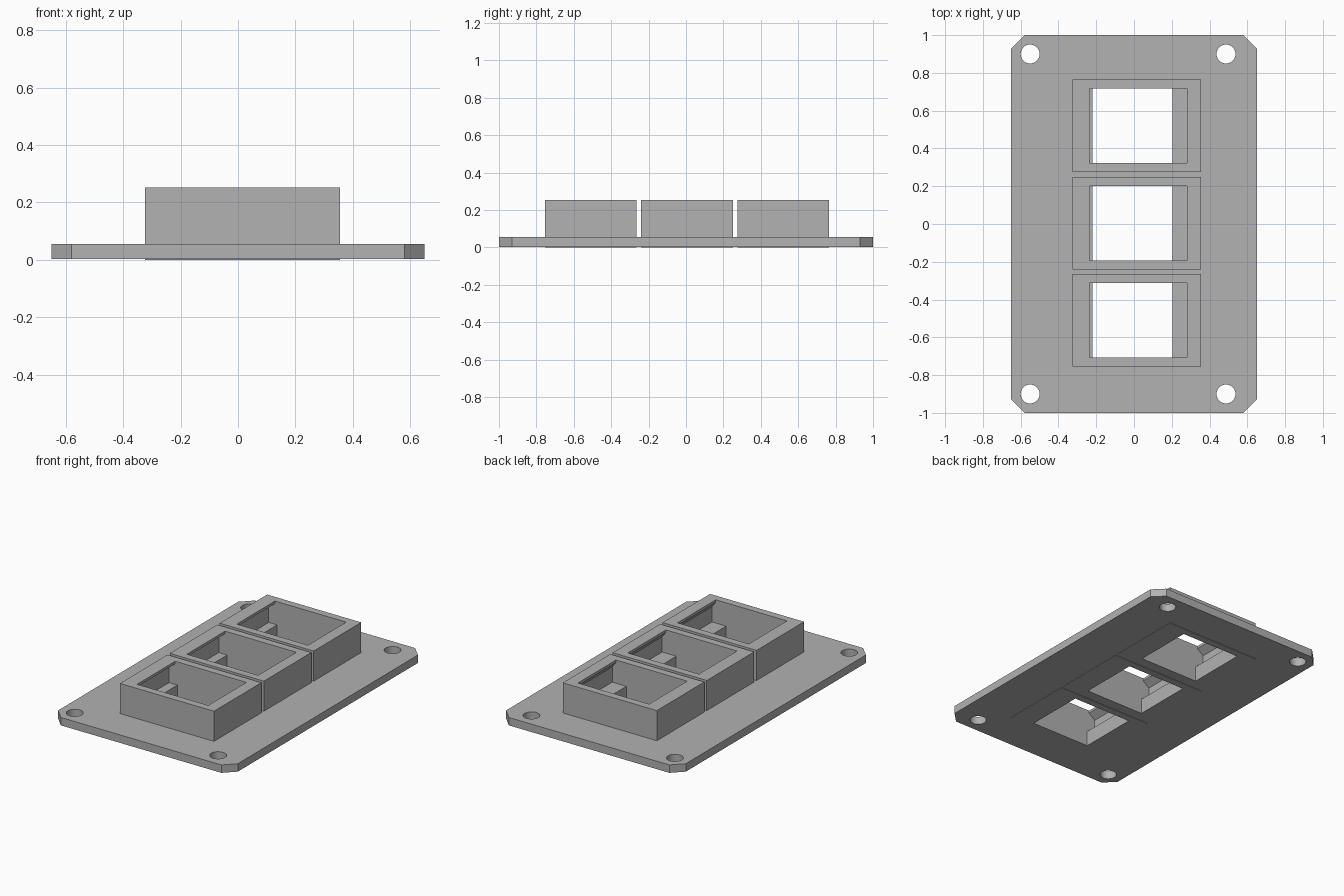
import bpy, bmesh
from mathutils import Matrix, Vector

if "Cube" in bpy.data.objects:
    bpy.data.objects.remove(bpy.data.objects["Cube"])

# Single grey material
grey = bpy.data.materials.new("plain grey")
grey.use_nodes = True
grey.diffuse_color = (0.445, 0.445, 0.445, 1)
grey.node_tree.nodes["Principled BSDF"].inputs["Base Color"].default_value = grey.diffuse_color


def prism(name, points, direction):
    """Extrude a closed outline of 3D points along a direction."""
    bm = bmesh.new()
    face = bm.faces.new([bm.verts.new(p) for p in points])
    new = bmesh.ops.extrude_face_region(bm, geom=[face])["geom"]
    verts = [g for g in new if isinstance(g, bmesh.types.BMVert)]
    bmesh.ops.translate(bm, verts=verts, vec=Vector(direction))
    bmesh.ops.recalc_face_normals(bm, faces=bm.faces)
    mesh = bpy.data.meshes.new(name)
    bm.to_mesh(mesh)
    bm.free()
    mesh.materials.append(grey)
    obj = bpy.data.objects.new(name, mesh)
    bpy.context.collection.objects.link(obj)
    return obj


def rectangle(x0, x1, y0, y1, z):
    return [(x0, y0, z), (x1, y0, z), (x1, y1, z), (x0, y1, z)]


def cut(target, cutter):
    """Subtract the cutter from the target and discard it."""
    mod = target.modifiers.new("cut", 'BOOLEAN')
    mod.operation, mod.solver, mod.object = 'DIFFERENCE', 'EXACT', cutter
    bpy.context.view_layer.objects.active = target
    bpy.ops.object.modifier_apply(modifier=mod.name)
    bpy.data.objects.remove(cutter)


X, Y, C = 0.65, 1.0, 0.07            # plate half sizes and corner chamfer
PLATE_LOW, PLATE_TOP = 0.003, 0.055
LEFT, RIGHT, TOP = -0.325, 0.355, 0.252   # socket box extents
HALF, OPEN = 0.245, 0.197            # socket half width, opening half width

# Mounting plate with chamfered corners
outline = []
for sx, sy in ((1, 1), (-1, 1), (-1, -1), (1, -1)):
    pair = [(sx * X, sy * (Y - C), PLATE_LOW), (sx * (X - C), sy * Y, PLATE_LOW)]
    outline += pair if sx == sy else pair[::-1]
plate = prism("mounting_plate", outline, (0, 0, PLATE_TOP - PLATE_LOW))

# Screw holes
for x in (-0.55, 0.487):
    for y in (-0.9, 0.9):
        bm = bmesh.new()
        bmesh.ops.create_cone(bm, cap_ends=True, segments=32, radius1=0.05,
                              radius2=0.05, depth=0.4, matrix=Matrix.Translation((x, y, 0)))
        mesh = bpy.data.meshes.new("screw_hole")
        bm.to_mesh(mesh)
        bm.free()
        mesh.materials.append(grey)
        hole = bpy.data.objects.new("screw_hole", mesh)
        bpy.context.collection.objects.link(hole)
        cut(plate, hole)

# Cavity section: through hole, ledges, latch recesses and overhanging catches
section = [(-0.22, -0.1), (0.205, -0.1), (0.205, 0.1), (0.307, 0.1), (0.307, 0.2),
           (0.28, 0.235), (0.28, 0.4), (-0.235, 0.4), (-0.235, 0.235),
           (-0.28, 0.2), (-0.28, 0.1), (-0.22, 0.1)]

# Three socket boxes
for name, y in (("front", -0.51), ("middle", 0.005), ("back", 0.52)):
    box = prism(name + "_socket", rectangle(LEFT, RIGHT, y - HALF, y + HALF, 0), (0, 0, TOP))
    cut(box, prism("cavity", [(x, y - OPEN, z) for x, z in section], (0, 2 * OPEN, 0)))
    m = 0.02                          # plate opening hidden inside the socket walls
    cut(plate, prism("opening", rectangle(-0.22 - m, 0.205 + m, y - OPEN - m, y + OPEN + m, -0.1),
                     (0, 0, 0.3)))

# Smooth only the round hole walls
bpy.ops.object.select_all(action='DESELECT')
plate.select_set(True)
bpy.context.view_layer.objects.active = plate
bpy.ops.object.shade_smooth_by_angle()
